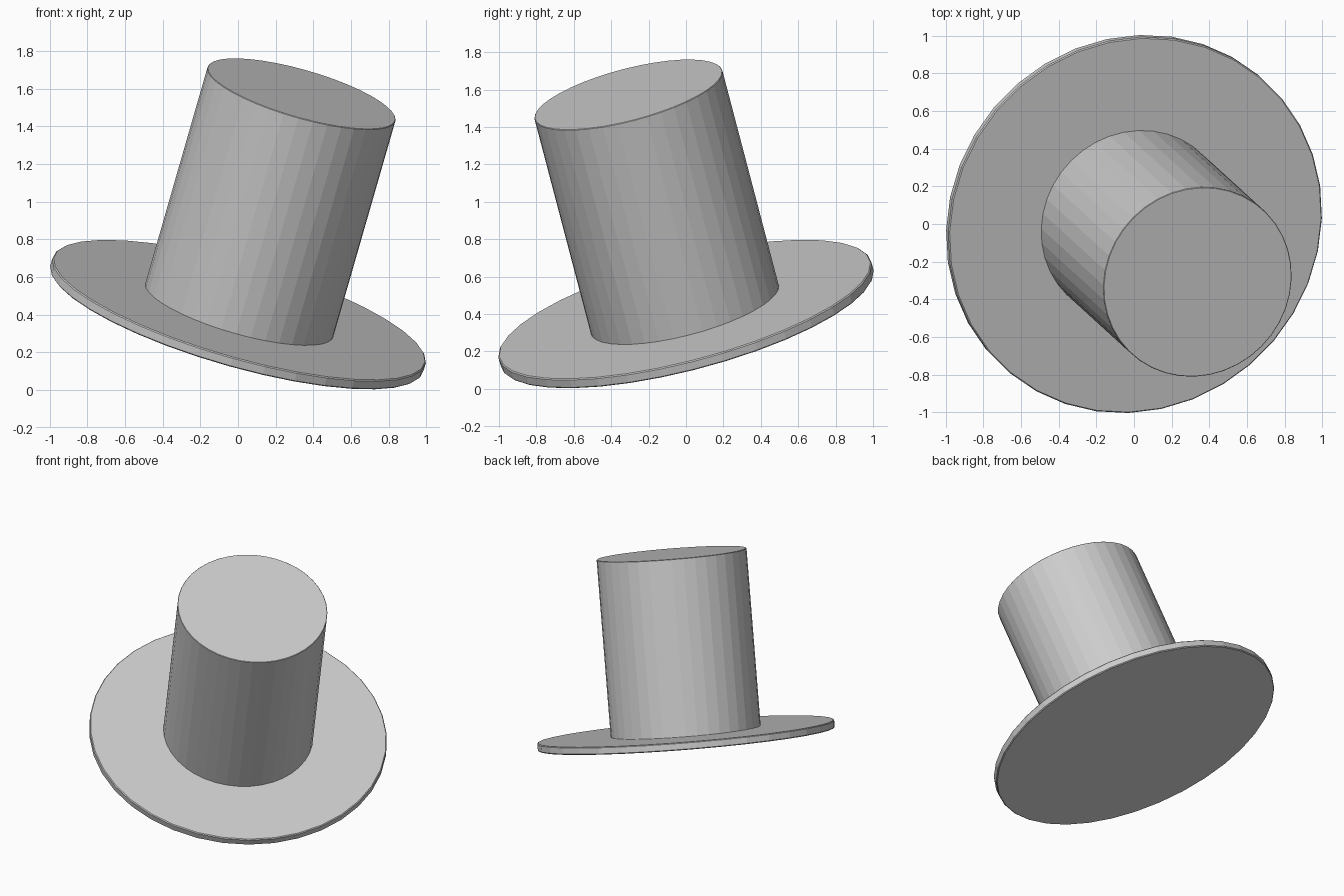
import bpy
import bmesh
from mathutils import Matrix, Vector

cube = bpy.data.objects.get("Cube")
if cube:
    bpy.data.objects.remove(cube, do_unlink=True)

# Single plain grey
grey = bpy.data.materials.new("light_grey")
grey.use_nodes = True
colour = (0.604, 0.604, 0.604, 1.0)
grey.diffuse_color = colour
grey.node_tree.nodes["Principled BSDF"].inputs["Base Color"].default_value = colour

# The whole hat leans along this axis, pivoting on the brim centre
axis = Vector((0.331, -0.302, 1.15)).normalized()
lean = Vector((0, 0, 1)).rotation_difference(axis).to_matrix().to_4x4()
BRIM_THICKNESS = 0.054
CROWN_HEIGHT = 1.232
pivot = Vector((0, 0, 0.4))


def disc_part(name, radius, bottom, top, sides, bevel):
    """Capped cylinder along the leaning axis, with a finely bevelled rim."""
    bm = bmesh.new()
    bmesh.ops.create_cone(bm, cap_ends=True, segments=sides, radius1=radius,
                          radius2=radius, depth=top - bottom,
                          matrix=Matrix.Translation((0, 0, (top + bottom) / 2)))
    rim = [e for e in bm.edges if abs(e.verts[0].co.z - e.verts[1].co.z) < 1e-5]
    bmesh.ops.bevel(bm, geom=rim, offset=bevel, segments=1, affect='EDGES')
    mesh = bpy.data.meshes.new(name)
    bm.to_mesh(mesh)
    bm.free()
    mesh.materials.append(grey)
    obj = bpy.data.objects.new(name, mesh)
    obj.matrix_world = Matrix.Translation(pivot) @ lean
    bpy.context.collection.objects.link(obj)
    return obj


half = BRIM_THICKNESS / 2
# Wide flat brim
disc_part("brim", 1.03, -half, half, 36, 0.006)
# Tall straight crown
disc_part("crown", 0.519, 0, half + CROWN_HEIGHT, 40, 0.003)
